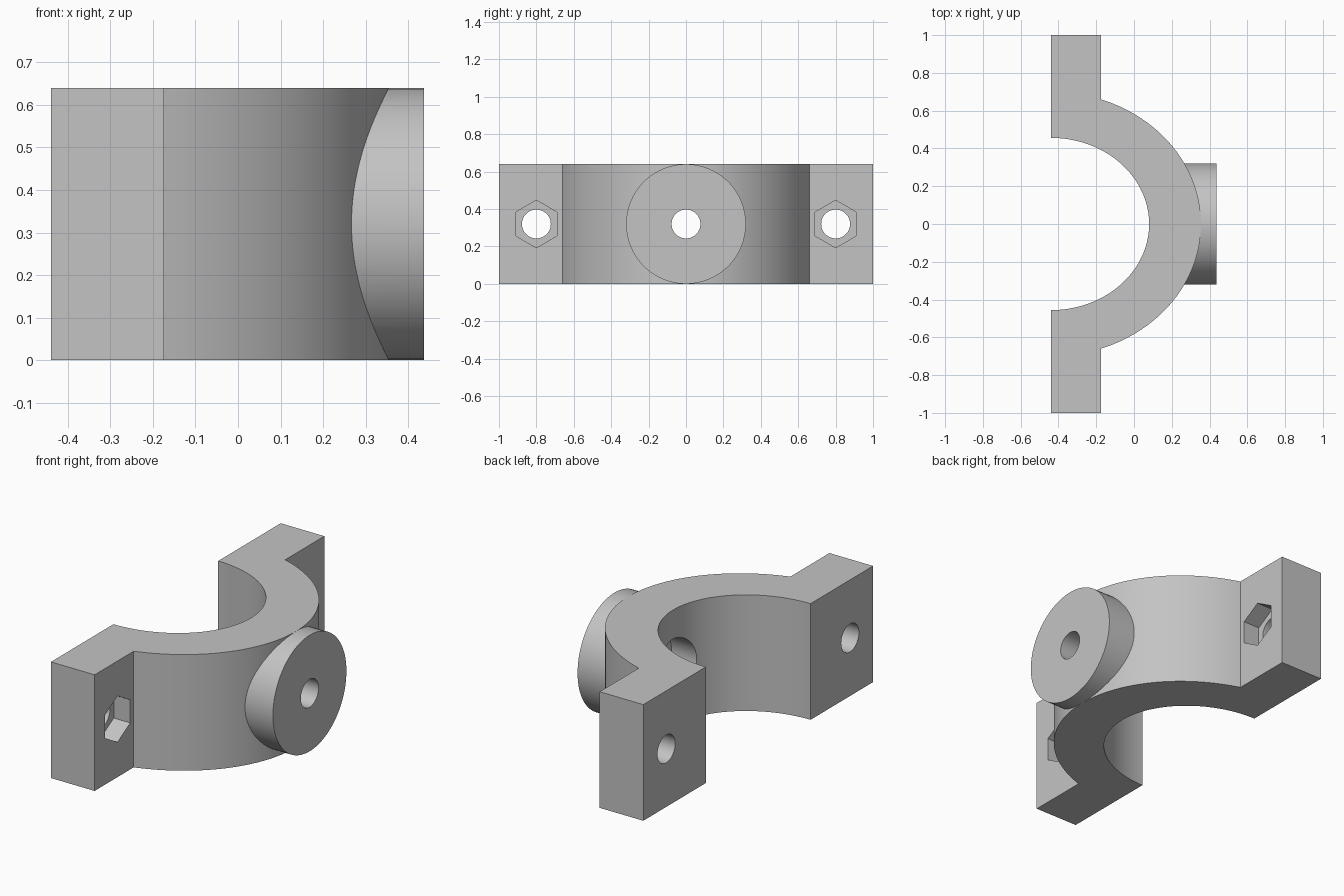
import bpy
import bmesh
from math import pi, sin, cos, asin, radians
from mathutils import Matrix

if "Cube" in bpy.data.objects:
    bpy.data.objects.remove(bpy.data.objects["Cube"])

HEIGHT = 0.64
MID = HEIGHT / 2
BACK, FRONT = -0.44, -0.174      # flange faces along x
INNER = (0.52, 0.456)            # ellipse radii of the saddle
OUTER = (0.795, 0.70)
BORE = 0.077

grey = bpy.data.materials.new("plain grey")
grey.use_nodes = True
colour = (0.55, 0.55, 0.55, 1)
grey.diffuse_color = colour
grey.node_tree.nodes["Principled BSDF"].inputs["Base Color"].default_value = colour


def make_object(name, bm):
    bmesh.ops.recalc_face_normals(bm, faces=bm.faces)
    mesh = bpy.data.meshes.new(name)
    bm.to_mesh(mesh)
    bm.free()
    mesh.materials.append(grey)
    obj = bpy.data.objects.new(name, mesh)
    bpy.context.collection.objects.link(obj)
    return obj


def rod(name, x0, x1, y, radius, sides=64):
    """Prism along x with a corner pointing straight up."""
    bm = bmesh.new()
    bmesh.ops.create_cone(bm, cap_ends=True, segments=sides,
                          radius1=radius, radius2=radius, depth=x1 - x0)
    turn = Matrix.Rotation(pi / 2, 4, "Y")
    bmesh.ops.transform(bm, matrix=turn, verts=bm.verts)
    top = max(v.co.z for v in bm.verts)
    if top < radius * 0.99:
        bmesh.ops.rotate(bm, verts=bm.verts,
                         matrix=Matrix.Rotation(pi / sides, 3, "X"))
    bmesh.ops.translate(bm, verts=bm.verts, vec=((x0 + x1) / 2, y, MID))
    return make_object(name, bm)


def combine(target, tool, operation):
    mod = target.modifiers.new(operation.lower(), "BOOLEAN")
    mod.operation = operation
    mod.solver = "EXACT"
    mod.object = tool
    bpy.context.view_layer.objects.active = target
    bpy.ops.object.modifier_apply(modifier=mod.name)
    bpy.data.objects.remove(tool)


def arc(radii, start, end, steps=72):
    angles = [start + (end - start) * i / steps for i in range(steps + 1)]
    return [(BACK + radii[0] * cos(a), radii[1] * sin(a)) for a in angles]


# Half-ring saddle with two flanges, extruded from its plan outline
join = pi / 2 - asin((FRONT - BACK) / OUTER[0])
outline = ([(BACK, -1), (FRONT, -1)] + arc(OUTER, -join, join)
           + [(FRONT, 1), (BACK, 1)] + arc(INNER, pi / 2, -pi / 2))
bm = bmesh.new()
base = bm.faces.new([bm.verts.new((x, y, 0)) for x, y in outline])
grown = bmesh.ops.extrude_face_region(bm, geom=[base])
bmesh.ops.translate(bm, vec=(0, 0, HEIGHT),
                    verts=[v for v in grown["geom"] if isinstance(v, bmesh.types.BMVert)])
clamp = make_object("clamp_half", bm)

# Round boss on the outside of the saddle
combine(clamp, rod("boss", 0.2, 0.437, 0, MID, 96), "UNION")

# Boss bore with a counterbore opening into the saddle
combine(clamp, rod("boss_bore", 0, 0.6, 0, BORE), "DIFFERENCE")
combine(clamp, rod("counterbore", -0.1, 0.2, 0, 0.16), "DIFFERENCE")

# Flange bolt holes and hexagonal nut pockets
for y in (-0.8, 0.8):
    combine(clamp, rod("bolt_hole", -0.6, 0, y, BORE), "DIFFERENCE")
    combine(clamp, rod("nut_pocket", FRONT - 0.1, FRONT + 0.05, y, 0.127, 6), "DIFFERENCE")

# Smooth curved walls, crisp edges
bpy.ops.object.select_all(action="DESELECT")
clamp.select_set(True)
bpy.context.view_layer.objects.active = clamp
bpy.ops.object.shade_smooth_by_angle(angle=radians(25))
